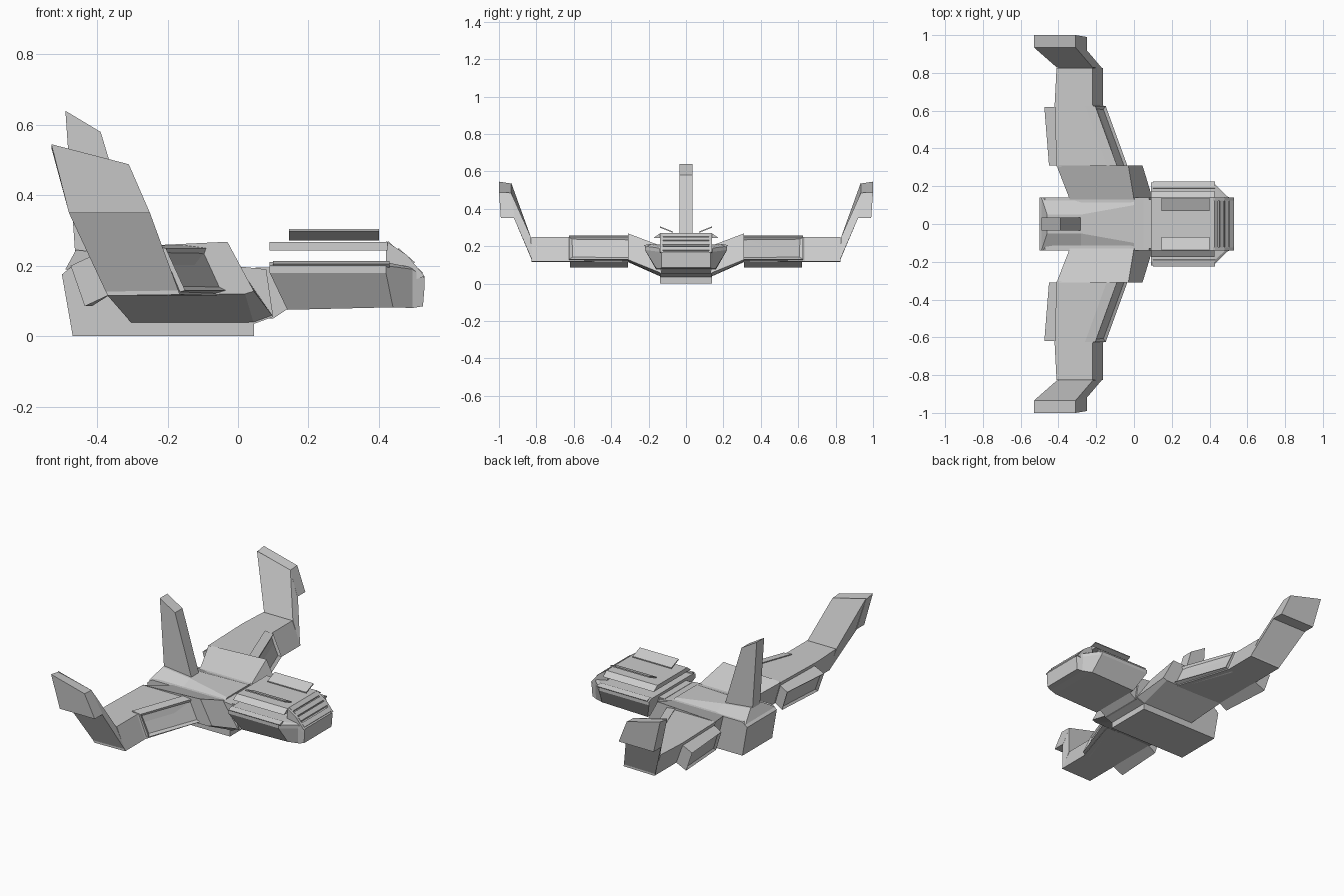
import bpy, bmesh
from mathutils import Vector


def loft(name, rings, mirror=False, recess=None, depth=-0.012):
    """Skin equal-length point rings, cap the ends, optionally recess one face."""
    bm = bmesh.new()
    vs = [[bm.verts.new(p) for p in r] for r in rings]
    n = len(rings[0])
    for a, b in zip(vs, vs[1:]):
        for i in range(n):
            j = (i + 1) % n
            bm.faces.new((a[i], a[j], b[j], b[i]))
    bm.faces.new(vs[0])
    bm.faces.new(vs[-1])
    bmesh.ops.recalc_face_normals(bm, faces=bm.faces[:])
    if recess:
        d = Vector(recess)
        face = max(bm.faces, key=lambda f: f.normal.dot(d))
        bmesh.ops.inset_region(bm, faces=[face], thickness=0.02)
        for v in face.verts:
            v.co += d * depth
    me = bpy.data.meshes.new(name)
    bm.to_mesh(me)
    bm.free()
    ob = bpy.data.objects.new(name, me)
    bpy.context.collection.objects.link(ob)
    if mirror:
        m = ob.modifiers.new("mirror", 'MIRROR')
        m.use_axis = (False, True, False)
    return ob


def prism(name, xz, y0, y1, **kw):
    """Side profile in x, z swept from y0 to y1."""
    return loft(name, [[(x, y, z) for x, z in xz] for y in (y0, y1)], **kw)


def span(stations):
    """Wing stations (y, [x, z] corners) as rings."""
    return [[(x, y, z) for x, z in pts] for y, pts in stations]


# Fuselage: lower keel and tapered upper deck
prism("fuselage", [(-.47, .005), (.045, .005), (.045, .035), (.10, .055), (.08, .19),
                   (-.02, .20), (-.47, .20), (-.50, .175)], -.14, .14)
prism("keel", [(-.47, 0), (.045, 0), (.045, .03), (-.47, .03)], -.14, .14)
loft("upper_deck", [
    [(-.49, -.14, .19), (-.46, -.05, .245), (-.46, .05, .245), (-.49, .14, .19)],
    [(-.28, -.14, .19), (-.28, -.05, .225), (-.28, .05, .225), (-.28, .14, .19)],
    [(0, -.14, .19), (0, -.10, .205), (0, .10, .205), (0, .14, .19)]])
# Tail fin
prism("tail_fin", [(-.49, .64), (-.39, .58), (-.275, .20), (-.46, .20)], -.035, .035)
# Neck joining the head
prism("neck", [(.05, .05), (.10, .05), (.16, .09), (.16, .195), (.05, .195)], -.13, .13)

# Wing root, rising outward
loft("wing_root", span([
    (.13, [(-.34, .20), (0, .20), (.10, .055), (.045, .035), (-.30, .035)]),
    (.31, [(-.41, .25), (-.03, .268), (.045, .128), (.02, .12), (-.37, .115)])]), mirror=True)
# Middle and outer wing
loft("wing_mid", span([
    (.305, [(-.41, .25), (-.10, .25), (-.06, .115), (-.37, .115)]),
    (.635, [(-.42, .25), (-.22, .25), (-.165, .118), (-.37, .115)]),
    (.825, [(-.41, .25), (-.22, .25), (-.165, .118), (-.37, .115)])]), mirror=True)
# Raised tip arm and its outer plate
loft("wing_tip_arm", [
    [(-.41, .83, .25), (-.22, .83, .25), (-.165, .82, .118), (-.37, .82, .115)],
    [(-.53, .935, .54), (-.31, .935, .485), (-.25, .92, .35), (-.48, .92, .35)]], mirror=True)
loft("wing_tip_plate", [
    [(-.48, .915, .35), (-.53, .935, .535), (-.53, 1.0, .545), (-.48, .99, .35)],
    [(-.25, .915, .35), (-.31, .935, .485), (-.31, 1.0, .488), (-.25, .99, .35)]], mirror=True)
# Leading edge intake and trailing flap, both with recessed faces
loft("leading_intake", span([
    (.295, [(-.14, .257), (-.085, .25), (-.03, .13), (-.08, .115)]),
    (.625, [(-.26, .257), (-.205, .25), (-.15, .13), (-.20, .115)])]),
    mirror=True, recess=(.9, .33, .2))
loft("trailing_flap", span([
    (.31, [(-.39, .235), (-.45, .20), (-.415, .085), (-.36, .12)]),
    (.62, [(-.40, .235), (-.475, .20), (-.435, .085), (-.36, .12)])]),
    mirror=True, recess=(-1, 0, 0))

# Head: lower hull lofted to the narrow nose
def hull(x, w, wb, top, mid, low, xb=None):
    xb = x if xb is None else xb
    return [(x, -w * .9, top), (x, -w, mid + .02), (x, -w, mid), (xb, -wb, low),
            (xb, wb, low), (x, w, mid), (x, w, mid + .02), (x, w * .9, top)]

loft("head_hull", [hull(.09, .22, .16, .21, .18, .075, .14),
                   hull(.42, .22, .16, .21, .18, .082, .44),
                   hull(.495, .145, .14, .195, .17, .08),
                   hull(.53, .13, .13, .17, .145, .085, .525)])
# Roof slab floating over a side slot
loft("head_roof", [[(x, -.175, .243), (x, -.14, .268), (x, .14, .268), (x, .175, .243)]
                   for x in (.09, .425)])
# Nose block and louvre bars
prism("nose_block", [(.42, .20), (.42, .255), (.475, .215), (.515, .165), (.45, .165)], -.125, .125)
prism("nose_cheek", [(.42, .19), (.42, .27), (.48, .23), (.53, .17), (.50, .16)],
      .122, .14, mirror=True)
for i, (x, z) in enumerate([(.422, .262), (.452, .242), (.478, .22), (.502, .19)]):
    prism(f"louvre_{i}", [(x, z), (x + .004, z + .008), (x + .024, z - .01), (x + .015, z - .025)],
          -.125, .125)
# Tilted roof panels and side rails
loft("roof_panel", [[(x, .07, .272), (x, .14, .299), (x, .138, .305), (x, .07, .278)]
                    for x in (.145, .40)], mirror=True)
loft("side_rail", [[(x, .185, .205), (x, .215, .195), (x, .225, .205), (x, .19, .213)]
                   for x in (.10, .43)], mirror=True)
